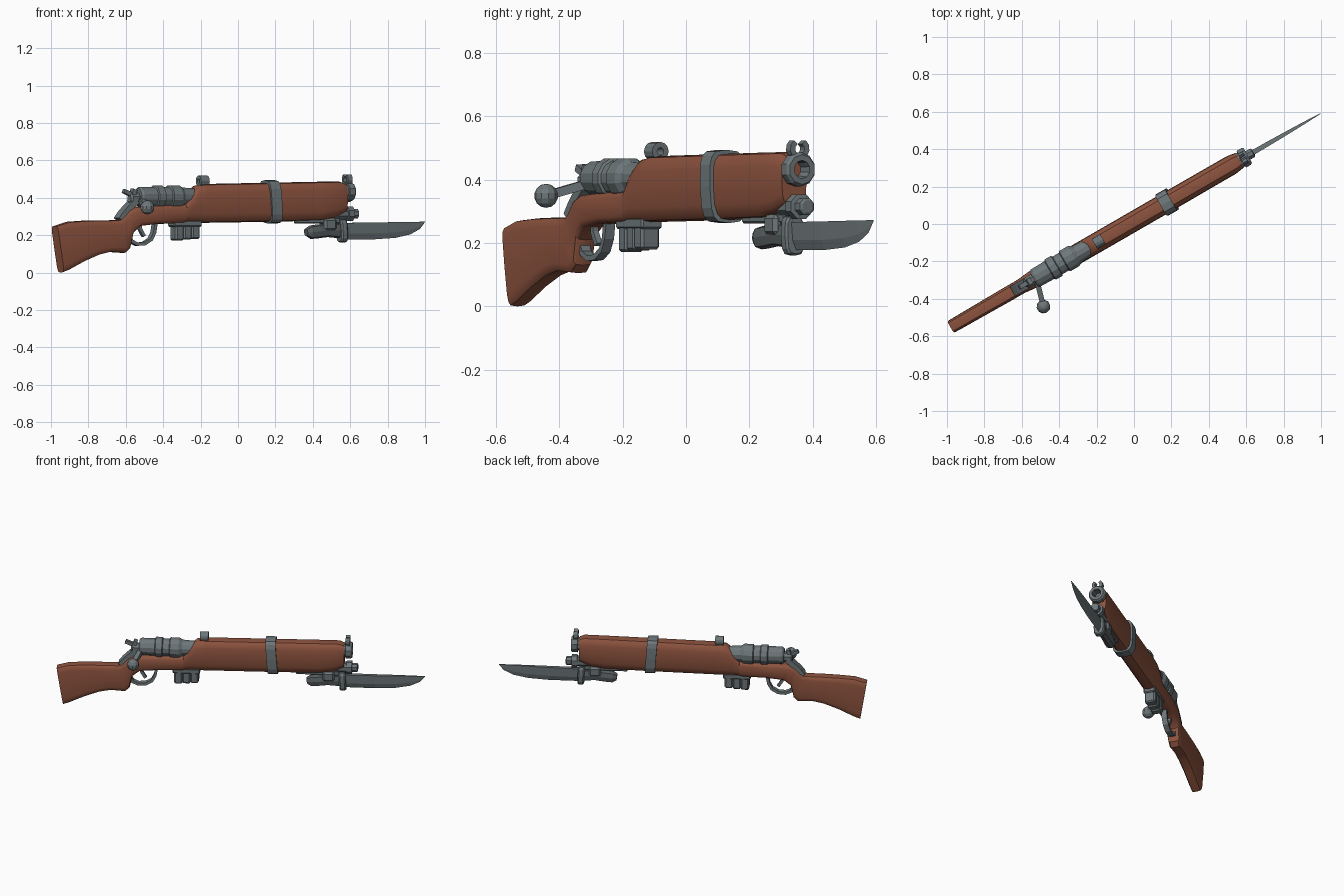
import bpy, bmesh, math
from mathutils import Vector, Matrix

# Local frame: u along the gun, v sideways, z up; turned 30 degrees in plan
M = Matrix.Rotation(math.radians(30), 4, 'Z') @ Matrix.Translation((0, 0.013, 0))


def material(name, rgb):
    m = bpy.data.materials.new(name)
    m.diffuse_color = (*rgb, 1)
    return m


WOOD = material("brown wood", (0.27, 0.088, 0.05))
METAL = material("grey metal", (0.155, 0.185, 0.195))
DARK = material("dark grey grip", (0.105, 0.12, 0.125))


def finish(name, bm, mat=METAL, smooth=False):
    bmesh.ops.recalc_face_normals(bm, faces=bm.faces)
    bm.transform(M)
    me = bpy.data.meshes.new(name)
    bm.to_mesh(me)
    bm.free()
    me.materials.append(mat)
    ob = bpy.data.objects.new(name, me)
    bpy.context.collection.objects.link(ob)
    if smooth:
        bpy.context.view_layer.objects.active = ob
        ob.select_set(True)
        bpy.ops.object.shade_smooth_by_angle(angle=math.radians(35))
        ob.select_set(False)
    return ob


def skin(name, rings, mat=METAL, closed=False, smooth=False):
    """Join rings of points into a tube, capped unless closed."""
    bm = bmesh.new()
    vs = [[bm.verts.new(p) for p in r] for r in rings]
    n = len(vs[0])
    pairs = list(zip(vs, vs[1:])) + ([(vs[-1], vs[0])] if closed else [])
    for a, b in pairs:
        for i in range(n):
            j = (i + 1) % n
            bm.faces.new((a[i], a[j], b[j], b[i]))
    if not closed:
        bm.faces.new(vs[0])
        bm.faces.new(vs[-1])
    return finish(name, bm, mat, smooth)


def lathe(name, prof, z, n=10, mat=METAL, v=0.0):
    """Round part about the u direction from (u, radius) pairs."""
    ang = [2 * math.pi * (i + 0.5) / n for i in range(n)]
    return skin(name, [[(u, v + r * math.cos(a), z + r * math.sin(a)) for a in ang]
                       for u, r in prof], mat)


def oval(ub, zb, ut, zt, w, p, n=16):
    """Rounded-rectangle section between a bottom and a top point."""
    ring = []
    for i in range(n):
        a = 2 * math.pi * i / n
        c, s = math.cos(a), math.sin(a)
        c = math.copysign(abs(c) ** p, c) if abs(c) > 1e-6 else 0
        s = math.copysign(abs(s) ** p, s) if abs(s) > 1e-6 else 0
        t = (s + 1) / 2
        ring.append((ub + (ut - ub) * t, c * w / 2, zb + (zt - zb) * t))
    return ring


def sweep(name, pts, side, hw, ht, closed=False, mat=METAL):
    """Rectangular bar along a path; side is the constant width direction."""
    pts, side, n = [Vector(p) for p in pts], Vector(side), len(pts)
    rings = []
    for i, p in enumerate(pts):
        a = pts[i - 1] if (i or closed) else p
        b = pts[(i + 1) % n] if (i < n - 1 or closed) else p
        nor = (b - a).normalized().cross(side).normalized()
        rings.append([p + side * hw * s + nor * ht * t
                      for s, t in ((-1, -1), (1, -1), (1, 1), (-1, 1))])
    return skin(name, rings, mat, closed)


def box(name, u0, u1, w, z0, z1, bev=0.008, mat=METAL):
    bm = bmesh.new()
    bmesh.ops.create_cube(bm, size=1)
    bm.transform(Matrix.Translation(((u0 + u1) / 2, 0, (z0 + z1) / 2))
                 @ Matrix.Diagonal((u1 - u0, w, z1 - z0, 1)))
    bmesh.ops.bevel(bm, geom=bm.edges[:], offset=bev, segments=1, affect='EDGES')
    return finish(name, bm, mat)


V, U = (0, 1, 0), (1, 0, 0)

# Wooden stock: butt, wrist, receiver bed and handguard
stations = [
    (-1.085, 0.0, -1.126, 0.25, 0.072, 0.35), (-1.05, 0.012, -1.05, 0.272, 0.074, 0.38),
    (-0.95, 0.06, -0.95, 0.278, 0.076, 0.4), (-0.86, 0.095, -0.86, 0.28, 0.078, 0.4),
    (-0.79, 0.11, -0.79, 0.28, 0.08, 0.4), (-0.70, 0.105, -0.735, 0.282, 0.08, 0.4),
    (-0.672, 0.13, -0.71, 0.305, 0.08, 0.45), (-0.655, 0.21, -0.675, 0.338, 0.085, 0.5),
    (-0.61, 0.248, -0.63, 0.352, 0.095, 0.5), (-0.50, 0.26, -0.50, 0.36, 0.105, 0.5),
    (-0.35, 0.264, -0.335, 0.365, 0.108, 0.55), (-0.335, 0.265, -0.29, 0.435, 0.108, 0.6),
    (-0.31, 0.265, -0.25, 0.467, 0.108, 0.62), (-0.22, 0.266, -0.20, 0.474, 0.108, 0.62),
    (0.22, 0.272, 0.21, 0.481, 0.108, 0.62), (0.50, 0.278, 0.50, 0.486, 0.106, 0.62),
    (0.585, 0.29, 0.63, 0.487, 0.106, 0.62), (0.66, 0.32, 0.66, 0.475, 0.09, 0.62)]
skin("wooden_stock", [oval(*s) for s in stations], WOOD, smooth=True)

# Barrel band around the handguard
band = [(0.18, 0.0), (0.18, 0.012), (0.243, 0.012), (0.243, 0.0)]
skin("barrel_band", [oval(u + 0.008, 0.275 - g, u - 0.008, 0.482 + g, 0.108 + 2 * g, 0.55)
                     for u, g in band])

# Receiver with two raised rings
lathe("receiver", [(-0.612, 0.046), (-0.60, 0.054), (-0.515, 0.056), (-0.51, 0.064),
                   (-0.47, 0.064), (-0.465, 0.056), (-0.425, 0.056), (-0.42, 0.064),
                   (-0.365, 0.064), (-0.345, 0.052), (-0.26, 0.046)], 0.405, 12)
lathe("cocking_piece", [(-0.665, 0.02), (-0.655, 0.032), (-0.60, 0.032)], 0.395, 8)
sweep("cocking_spur", [(-0.62, 0, 0.40), (-0.66, 0, 0.42), (-0.70, 0, 0.437)], V, 0.012, 0.011)
sweep("safety_catch", [(-0.655, 0, 0.38), (-0.635, 0, 0.445)], V, 0.018, 0.012)
sweep("rear_tang", [(-0.73, 0, 0.283), (-0.705, 0, 0.315), (-0.67, 0, 0.35), (-0.63, 0, 0.385)],
      V, 0.03, 0.016)

# Bolt handle: stem and round knob, reaching out to the near side
root, knob = Vector((-0.605, -0.03, 0.385)), Vector((-0.64, -0.153, 0.349))
sweep("bolt_handle", [root, root.lerp(knob, 0.3), knob], (0.963, -0.272, 0), 0.014, 0.014)
bm = bmesh.new()
bmesh.ops.create_uvsphere(bm, u_segments=10, v_segments=7, radius=0.038,
                          matrix=Matrix.Translation(knob))
finish("bolt_knob", bm)

# Trigger and guard
guard = [(-0.655, 0.25), (-0.672, 0.2), (-0.655, 0.168), (-0.62, 0.152), (-0.575, 0.155),
         (-0.535, 0.178), (-0.515, 0.215), (-0.505, 0.275)]
sweep("trigger_guard", [(u, 0, z) for u, z in guard], V, 0.017, 0.009)
sweep("trigger", [(-0.60, 0, 0.265), (-0.60, 0, 0.235), (-0.575, 0, 0.195)], V, 0.01, 0.009)

# Magazine plate and its three cells
box("magazine_plate", -0.405, -0.235, 0.075, 0.245, 0.28, 0.006)
for i in range(3):
    box(f"magazine_cell_{i + 1}", -0.395 + 0.05 * i, -0.344 + 0.05 * i, 0.068,
        0.172 + 0.004 * i, 0.255)

# Rear sight ring and front sight prongs
def arc(u, zc, r, a0, a1, n):
    return [(u, r * math.cos(math.radians(a0 + (a1 - a0) * i / n)),
             zc + r * math.sin(math.radians(a0 + (a1 - a0) * i / n))) for i in range(n + 1)]


sweep("rear_sight", arc(-0.21, 0.489, 0.021, 0, 330, 11), U, 0.026, 0.009, True)
sweep("front_sight", arc(0.682, 0.497, 0.026, 125, 415, 9), U, 0.014, 0.009)
box("front_sight_base", 0.665, 0.70, 0.03, 0.455, 0.485, 0.004)

# Barrel muzzle with recessed bore
lathe("muzzle", [(0.62, 0.044), (0.668, 0.044), (0.67, 0.054), (0.70, 0.054), (0.71, 0.047),
                 (0.71, 0.029), (0.66, 0.025)], 0.432, 10)

# Cleaning rod and bayonet mount under the muzzle
lathe("lower_rod", [(0.50, 0.022), (0.60, 0.033), (0.672, 0.033), (0.674, 0.042), (0.708, 0.042),
                    (0.71, 0.028), (0.74, 0.028), (0.745, 0.02)], 0.315, 8)
box("bayonet_lug", 0.36, 0.63, 0.04, 0.262, 0.295, 0.006)
box("bayonet_clamp", 0.525, 0.60, 0.074, 0.225, 0.29, 0.012)

# Bayonet grip, guard and blade
grip = [(0.43, 0.195, 0.425, 0.235, 0.04), (0.455, 0.18, 0.45, 0.252, 0.06),
        (0.50, 0.183, 0.50, 0.258, 0.062), (0.56, 0.19, 0.56, 0.262, 0.056),
        (0.65, 0.182, 0.65, 0.268, 0.052)]
skin("bayonet_grip", [oval(*g, 0.7, 8) for g in grip], DARK)
skin("bayonet_guard", [oval(u, 0.16 + g, u - 0.006, 0.288 - g, 0.07 - 2 * g, 0.6, 12)
                       for u, g in ((0.632, 0.006), (0.64, 0), (0.665, 0), (0.673, 0.006))])
blade = [(0.65, 0.178, 0.266, 0.015), (0.85, 0.178, 0.268, 0.012), (0.98, 0.186, 0.27, 0.009),
         (1.07, 0.204, 0.271, 0.006), (1.13, 0.233, 0.272, 0.003), (1.16, 0.268, 0.273, 0.001)]
skin("bayonet_blade", [[(u, -t, zt), (u, t, zt), (u, t * 0.8, zb + (zt - zb) * 0.35), (u, 0, zb),
                        (u, -t * 0.8, zb + (zt - zb) * 0.35)] for u, zb, zt, t in blade])
